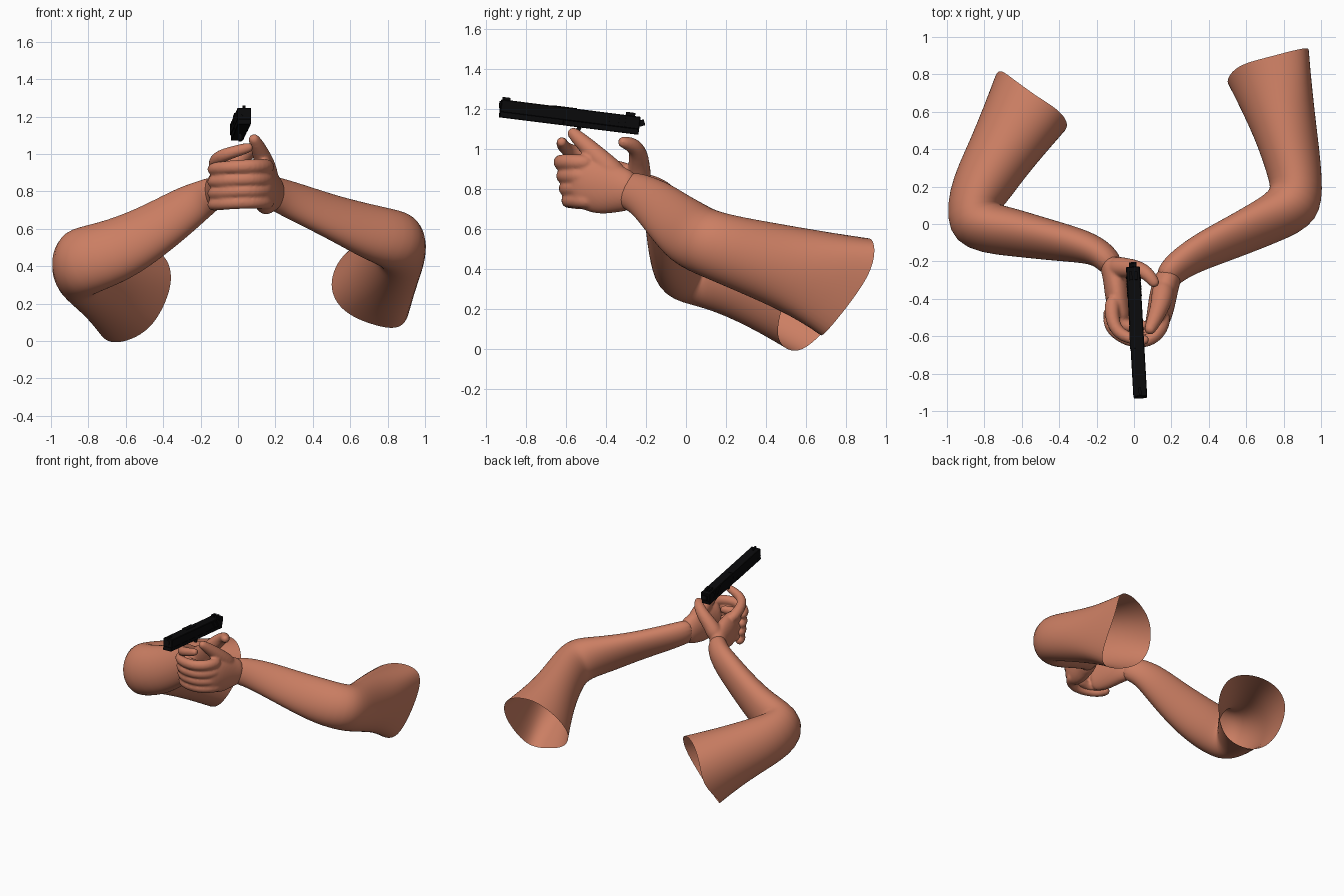
import bpy, bmesh, math
from mathutils import Vector, Matrix

cube = bpy.data.objects.get("Cube")
if cube:
    bpy.data.objects.remove(cube, do_unlink=True)


def material(name, color, rough):
    m = bpy.data.materials.new(name)
    m.use_nodes = True
    m.diffuse_color = (*color, 1)
    bsdf = m.node_tree.nodes["Principled BSDF"]
    bsdf.inputs["Base Color"].default_value = (*color, 1)
    bsdf.inputs["Roughness"].default_value = rough
    return m


skin = material("skin", (0.60, 0.21, 0.125), 0.6)
black = material("black metal", (0.003, 0.003, 0.0035), 0.5)


def finish(name, bm, mat, smooth=True):
    bmesh.ops.recalc_face_normals(bm, faces=bm.faces)
    for f in bm.faces:
        f.smooth = smooth
    me = bpy.data.meshes.new(name)
    bm.to_mesh(me)
    bm.free()
    me.materials.append(mat)
    ob = bpy.data.objects.new(name, me)
    bpy.context.collection.objects.link(ob)
    return ob


def loft(bm, rows, segs=12, rim=None):
    """Skin elliptical rings; each row is x, y, z, half width, half height and an optional roll.
    The end is capped, or left open with a shaped rim of segs / 2 points."""
    pts = [Vector(r[:3]) for r in rows]
    rings = []
    for i, r in enumerate(rows):
        t = Vector()
        if i:
            t += (pts[i] - pts[i - 1]).normalized()
        if i < len(pts) - 1:
            t += (pts[i + 1] - pts[i]).normalized()
        side = t.cross(Vector((0, 0, 1))).normalized()
        up = side.cross(t).normalized()
        roll = r[5] if len(r) > 5 else 0.0
        c, s = math.cos(roll), math.sin(roll)
        side, up = side * c - up * s, up * c + side * s
        ring = []
        for k in range(segs):
            a = math.tau * k / segs + roll
            ring.append(bm.verts.new(pts[i] + side * (r[3] * math.cos(a)) + up * (r[4] * math.sin(a))))
        rings.append(ring)
    if rim:
        p = [Vector(v) for v in rim]
        n = len(p)
        ring = []
        for k in range(n):
            mid = (9 * (p[k] + p[(k + 1) % n]) - p[k - 1] - p[(k + 2) % n]) / 16
            ring += [bm.verts.new(p[k]), bm.verts.new(mid)]
        rings.append(ring)
    else:
        bm.faces.new(rings[-1])
    bm.faces.new(rings[0][::-1])
    for r0, r1 in zip(rings, rings[1:]):
        for k in range(segs):
            n = (k + 1) % segs
            bm.faces.new((r0[k], r0[n], r1[n], r1[k]))


def arm(name, rows, rim):
    bm = bmesh.new()
    loft(bm, rows, 16, rim)
    ob = finish(name, bm, skin)
    sub = ob.modifiers.new("rounding", 'SUBSURF')
    sub.levels = sub.render_levels = 2


def hand(name, palm, fingers):
    """Palm and fingers blended into one skin."""
    bm = bmesh.new()
    loft(bm, palm)
    for path, r0, r1 in fingers:
        n = len(path) - 1
        rows = [(*p, r0 + (r1 - r0) * i / n, r0 + (r1 - r0) * i / n) for i, p in enumerate(path)]
        # small ring that rounds the fingertip
        tip = Vector(path[-1]) + (Vector(path[-1]) - Vector(path[-2])).normalized() * r1 * 0.7
        rows.append((*tip, r1 * 0.6, r1 * 0.6))
        loft(bm, rows, 8)
    ob = finish(name, bm, skin)
    sub = ob.modifiers.new("rounding", 'SUBSURF')
    sub.levels = sub.render_levels = 2
    rem = ob.modifiers.new("blend", 'REMESH')
    rem.mode = 'VOXEL'
    rem.voxel_size = 0.009
    rem.use_smooth_shade = True
    sm = ob.modifiers.new("soften", 'SMOOTH')
    sm.factor = 0.5
    sm.iterations = 4


# Arms, from wrist to the open sleeve end
arm("left_arm", [
    (0.16, -0.32, 0.80, 0.06, 0.09, -0.3),
    (0.203, -0.245, 0.785, 0.076, 0.102, -0.4),
    (0.34, -0.155, 0.73, 0.082, 0.125, -0.6),
    (0.52, -0.075, 0.655, 0.09, 0.145, -0.65),
    (0.72, 0.02, 0.575, 0.115, 0.17, -0.5),
    (0.865, 0.095, 0.535, 0.165, 0.17, -0.2),
    (0.87, 0.23, 0.49, 0.145, 0.18),
    (0.81, 0.50, 0.41, 0.17, 0.215, -0.1)],
    [(0.935, 0.91, 0.36), (0.91, 0.94, 0.525), (0.73, 0.895, 0.555), (0.56, 0.845, 0.46),
     (0.495, 0.76, 0.30), (0.56, 0.71, 0.165), (0.73, 0.67, 0.085), (0.90, 0.70, 0.085)])
arm("right_arm", [
    (-0.10, -0.25, 0.81, 0.065, 0.085),
    (-0.16, -0.165, 0.775, 0.075, 0.095),
    (-0.26, -0.12, 0.72, 0.088, 0.125, 0.2),
    (-0.42, -0.09, 0.61, 0.10, 0.15, 0.35),
    (-0.64, -0.045, 0.48, 0.122, 0.185, 0.35),
    (-0.86, -0.015, 0.42, 0.185, 0.195, 0.2),
    (-0.85, 0.14, 0.39, 0.165, 0.19),
    (-0.72, 0.36, 0.325, 0.18, 0.22, 0.1)],
    [(-0.355, 0.51, 0.30), (-0.395, 0.60, 0.46), (-0.53, 0.69, 0.49), (-0.66, 0.785, 0.41),
     (-0.73, 0.82, 0.25), (-0.76, 0.68, 0.08), (-0.67, 0.55, -0.015), (-0.47, 0.45, 0.065)])

# Left hand: four fingers wrapped across the front, thumb pointing up
left_fingers = []
for i, z in enumerate((0.93, 0.862, 0.80, 0.74)):
    b = 0.013 * i
    left_fingers.append(([(0.16, -0.46, z), (0.155, -0.56 + b, z + 0.004), (0.08, -0.635 + b, z + 0.006),
                          (-0.04, -0.625 + b, z), (-0.12, -0.565 + b, z - 0.008), (-0.135, -0.51 + b, z - 0.012)],
                         0.045, 0.036))
left_fingers.append(([(0.16, -0.32, 0.84), (0.15, -0.41, 0.93), (0.12, -0.49, 1.01), (0.085, -0.565, 1.08)],
                     0.075, 0.036))
hand("left_hand", [
    (0.20, -0.245, 0.785, 0.07, 0.095),
    (0.17, -0.32, 0.795, 0.075, 0.115),
    (0.15, -0.41, 0.81, 0.078, 0.15),
    (0.13, -0.52, 0.835, 0.07, 0.137),
    (0.09, -0.57, 0.84, 0.05, 0.11)], left_fingers)

# Right hand: gripping fingers, a raised forefinger and a thumb hooked behind
right_fingers = []
for i, z in enumerate((0.90, 0.83, 0.765)):
    right_fingers.append(([(-0.11, -0.40, z), (-0.11, -0.50, z), (-0.04, -0.56, z), (0.05, -0.54, z)],
                          0.045, 0.034))
right_fingers.append(([(-0.11, -0.38, 0.91), (-0.125, -0.49, 0.96), (-0.09, -0.585, 0.99),
                       (-0.01, -0.615, 1.015), (0.06, -0.62, 1.035)], 0.048, 0.031))
right_fingers.append(([(-0.11, -0.23, 0.83), (-0.06, -0.235, 0.91), (0.01, -0.235, 0.975),
                       (0.07, -0.26, 1.02), (0.11, -0.315, 1.035)], 0.07, 0.034))
hand("right_hand", [
    (-0.14, -0.17, 0.785, 0.065, 0.085),
    (-0.10, -0.27, 0.81, 0.068, 0.115),
    (-0.09, -0.38, 0.825, 0.072, 0.135),
    (-0.07, -0.48, 0.83, 0.06, 0.125),
    (-0.05, -0.53, 0.83, 0.045, 0.10)], right_fingers)

# Pistol, modelled level with its muzzle at -y and then aimed
aim = (Matrix.Translation((0.014, -0.58, 1.16)) @ Matrix.Rotation(0.057, 4, 'Z')
       @ Matrix.Rotation(-0.125, 4, 'X'))


def gun_part(name, blocks, bevel=0.0):
    """Boxes given as centre, size and an optional tilt."""
    bm = bmesh.new()
    for center, size, *tilt in blocks:
        m = (Matrix.Translation(center) @ Matrix.Rotation(sum(tilt), 4, 'X')
             @ Matrix.Diagonal((*size, 1)))
        bmesh.ops.create_cube(bm, size=1, matrix=m)
    ob = finish(name, bm, black, False)
    ob.matrix_world = aim
    if bevel:
        mod = ob.modifiers.new("edge", 'BEVEL')
        mod.width = bevel
        mod.segments = 1


gun_part("slide", [((0, 0, 0.012), (0.074, 0.70, 0.064))], 0.004)
gun_part("frame", [((0, -0.19, -0.031), (0.07, 0.32, 0.03)), ((0, 0.16, -0.031), (0.066, 0.38, 0.03))], 0.003)
gun_part("rear_tang", [((0, 0.35, 0.01), (0.04, 0.05, 0.03), 0.4)])
gun_part("sights", [((0, -0.325, 0.048), (0.014, 0.04, 0.018))]
         + [((s * 0.014, 0.30, 0.05), (0.016, 0.045, 0.02)) for s in (-1, 1)])
gun_part("trigger", [((0, 0.05, -0.06), (0.016, 0.02, 0.05), -0.3)])
gun_part("ejection_port", [((-0.02, -0.03, 0.024), (0.038, 0.12, 0.046))])
gun_part("grip_serrations", [((0, 0.20 + 0.016 * i, 0.012), (0.078, 0.007, 0.05)) for i in range(7)])

# Muzzle
bm = bmesh.new()
bmesh.ops.create_cone(bm, cap_ends=True, segments=16, radius1=0.018, radius2=0.018, depth=0.03,
                      matrix=Matrix.Translation((0, -0.342, 0.016)) @ Matrix.Rotation(math.pi / 2, 4, 'X'))
finish("muzzle", bm, black, False).matrix_world = aim
